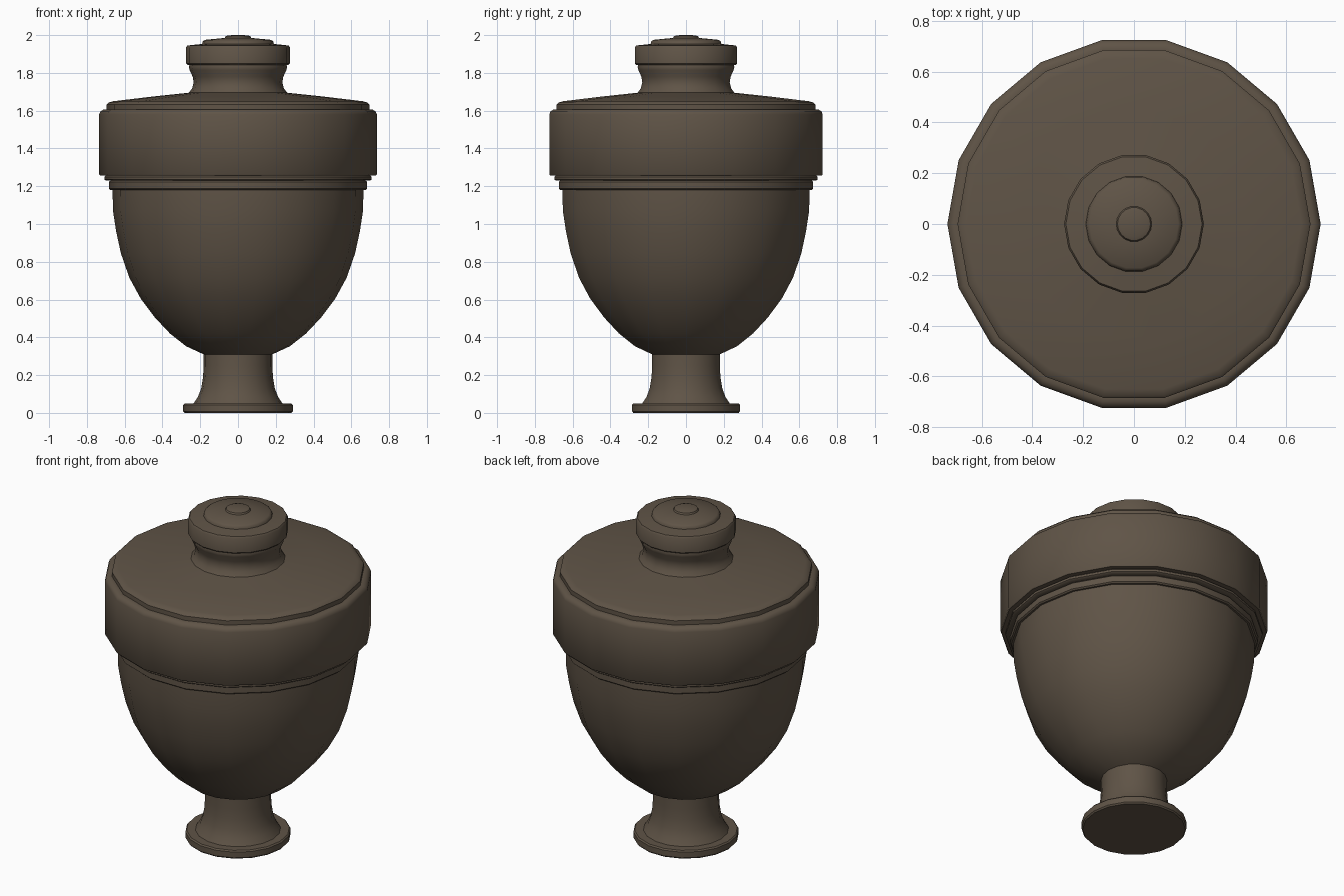
import bpy, bmesh, math

SIDES = 18
bronze = bpy.data.materials.new("dark_bronze")
bronze.diffuse_color = (0.115, 0.088, 0.062, 1)


def lathe(name, profile):
    """Turn an (r, z) profile, listed bottom to top, about the z axis."""
    bm = bmesh.new()
    rings = []
    for r, z in profile:
        if r == 0:
            rings.append([bm.verts.new((0, 0, z))])
        else:
            rings.append([bm.verts.new((r * math.cos(2 * math.pi * i / SIDES),
                                        r * math.sin(2 * math.pi * i / SIDES), z))
                          for i in range(SIDES)])
    for a, b in zip(rings, rings[1:]):
        for i in range(SIDES):
            j = (i + 1) % SIDES
            if len(a) == 1:
                bm.faces.new((a[0], b[j], b[i]))
            elif len(b) == 1:
                bm.faces.new((a[i], a[j], b[0]))
            else:
                bm.faces.new((a[i], a[j], b[j], b[i]))
    me = bpy.data.meshes.new(name)
    bm.to_mesh(me)
    bm.free()
    me.materials.append(bronze)
    ob = bpy.data.objects.new(name, me)
    bpy.context.collection.objects.link(ob)
    bpy.ops.object.select_all(action='DESELECT')
    ob.select_set(True)
    bpy.context.view_layer.objects.active = ob
    bpy.ops.object.shade_smooth_by_angle(angle=math.radians(40))
    return ob


# Foot disc and flared stem
lathe("foot", [(0, 0), (0.283, 0), (0.29, 0.008), (0.29, 0.042), (0.283, 0.05),
               (0.235, 0.05), (0.212, 0.085), (0.195, 0.13), (0.185, 0.19),
               (0.182, 0.25), (0.182, 0.31)])

# Rounded bowl
lathe("bowl", [(0.182, 0.31), (0.275, 0.353), (0.36, 0.42), (0.44, 0.505),
               (0.515, 0.605), (0.575, 0.715), (0.62, 0.845), (0.645, 0.96),
               (0.662, 1.07), (0.664, 1.18)])

# Two stepped mouldings under the band
lathe("mouldings", [(0.664, 1.18), (0.675, 1.18), (0.683, 1.187), (0.683, 1.223),
                    (0.675, 1.23), (0.7, 1.23), (0.708, 1.236), (0.708, 1.25),
                    (0.7, 1.256)])

# Wide band
lathe("band", [(0.7, 1.256), (0.73, 1.256), (0.735, 1.262), (0.735, 1.58),
               (0.728, 1.597), (0.71, 1.607), (0.695, 1.607)])

# Shallow sloping lid
lathe("lid", [(0.695, 1.607), (0.695, 1.633), (0.685, 1.643), (0.66, 1.65),
              (0.45, 1.675), (0.26, 1.695)])

# Waisted neck, knob and stepped button
lathe("knob", [(0.26, 1.695), (0.243, 1.718), (0.235, 1.75), (0.24, 1.78),
               (0.256, 1.815), (0.26, 1.83), (0.257, 1.843), (0.268, 1.843),
               (0.275, 1.85), (0.275, 1.935), (0.268, 1.945), (0.19, 1.953),
               (0.187, 1.966), (0.175, 1.975), (0.07, 1.985), (0.065, 1.994),
               (0.05, 1.999), (0, 2.0)])
